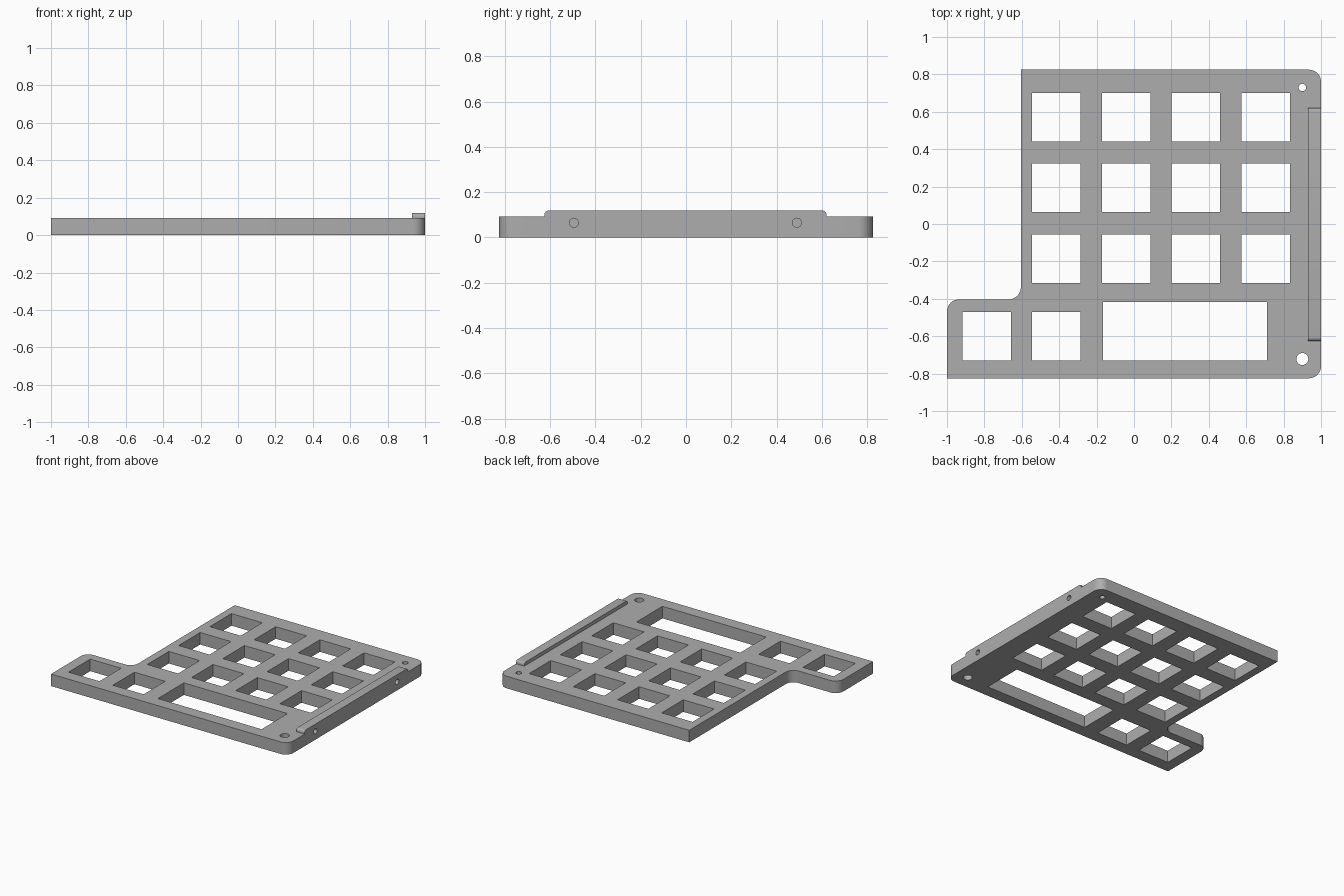
import bpy
import bmesh
from math import cos, sin, pi, radians
from mathutils import Matrix, Vector

cube = bpy.data.objects.get("Cube")
if cube:
    bpy.data.objects.remove(cube, do_unlink=True)

THICK = 0.092
LIP_TOP = 0.119

grey = bpy.data.materials.new("plain grey")
grey.use_nodes = True
colour = (0.42, 0.42, 0.42, 1)
grey.diffuse_color = colour
grey.node_tree.nodes["Principled BSDF"].inputs["Base Color"].default_value = colour


def rounded(corners, steps=10):
    """Outline from (x, y, radius) right-angle corners; radius 0 stays sharp."""
    points = []
    for i, (x, y, r) in enumerate(corners):
        p = Vector((x, y))
        if r == 0:
            points.append(p)
            continue
        to_prev = (Vector(corners[i - 1][:2]) - p).normalized()
        to_next = (Vector(corners[(i + 1) % len(corners)][:2]) - p).normalized()
        centre = p + r * (to_prev + to_next)
        for k in range(steps + 1):
            a = k / steps * pi / 2
            points.append(centre - r * (to_next * cos(a) + to_prev * sin(a)))
    return points


def prism(bm, points, depth, matrix):
    """Extrude a flat outline along local z and place it."""
    base = bm.faces.new([bm.verts.new((p[0], p[1], 0)) for p in points])
    extruded = bmesh.ops.extrude_face_region(bm, geom=[base])["geom"]
    top = [v for v in extruded if isinstance(v, bmesh.types.BMVert)]
    bmesh.ops.translate(bm, vec=(0, 0, depth), verts=top)
    bmesh.ops.transform(bm, matrix=matrix, verts=list(base.verts) + top)


def make_object(name, bm):
    bmesh.ops.recalc_face_normals(bm, faces=bm.faces)
    mesh = bpy.data.meshes.new(name)
    bm.to_mesh(mesh)
    bm.free()
    mesh.materials.append(grey)
    obj = bpy.data.objects.new(name, mesh)
    bpy.context.collection.objects.link(obj)
    return obj


def boolean(target, tool, operation):
    mod = target.modifiers.new(tool.name, "BOOLEAN")
    mod.operation = operation
    mod.solver = "EXACT"
    mod.object = tool
    bpy.context.view_layer.objects.active = target
    bpy.ops.object.modifier_apply(modifier=mod.name)
    bpy.data.objects.remove(tool, do_unlink=True)


# Plate with a side tab
bm = bmesh.new()
outline = [(-1, -0.825, 0), (1, -0.825, 0.065), (1, 0.825, 0.065),
           (-0.605, 0.825, 0), (-0.605, -0.403, 0.065), (-1, -0.403, 0.065)]
prism(bm, rounded(outline), THICK, Matrix())
plate = make_object("key_plate", bm)

# Raised lip on the side edge, with rounded upper ends
bm = bmesh.new()
lip_outline = [(-0.625, 0.04, 0), (0.62, 0.04, 0),
               (0.62, LIP_TOP, 0.018), (-0.625, LIP_TOP, 0.018)]
sideways = Matrix(((0, 0, 1, 0.93), (1, 0, 0, 0), (0, 1, 0, 0), (0, 0, 0, 1)))
prism(bm, rounded(lip_outline, 6), 0.07, sideways)
boolean(plate, make_object("side_lip", bm), "UNION")

# Key openings, screw holes and side holes
bm = bmesh.new()


def opening(x0, x1, y0, y1):
    prism(bm, [(x0, y0), (x1, y0), (x1, y1), (x0, y1)], 0.4,
          Matrix.Translation((0, 0, -0.1)))


def drill(radius, depth, matrix):
    bmesh.ops.create_cone(bm, cap_ends=True, segments=32, radius1=radius,
                          radius2=radius, depth=depth, matrix=matrix)


HALF = 0.13
PITCH = 0.373
columns = [-0.788 + PITCH * i for i in range(5)]
for y in (0.57, 0.193, -0.185):
    for x in columns[1:]:
        opening(x - HALF, x + HALF, y - HALF, y + HALF)
for x in columns[:2]:
    opening(x - HALF, x + HALF, -0.73, -0.47)
opening(-0.165, 0.71, -0.73, -0.417)
drill(0.02, 0.5, Matrix.Translation((0.9, 0.73, 0)))
drill(0.032, 0.5, Matrix.Translation((0.9, -0.722, 0)))
for y in (-0.495, 0.49):
    drill(0.02, 0.2, Matrix.Translation((0.935, y, 0.065)) @ Matrix.Rotation(pi / 2, 4, "Y"))
boolean(plate, make_object("hole_cutter", bm), "DIFFERENCE")

# Smooth the rounded corners only
bpy.ops.object.select_all(action="DESELECT")
plate.select_set(True)
bpy.context.view_layer.objects.active = plate
bpy.ops.object.shade_smooth_by_angle(angle=radians(30))
